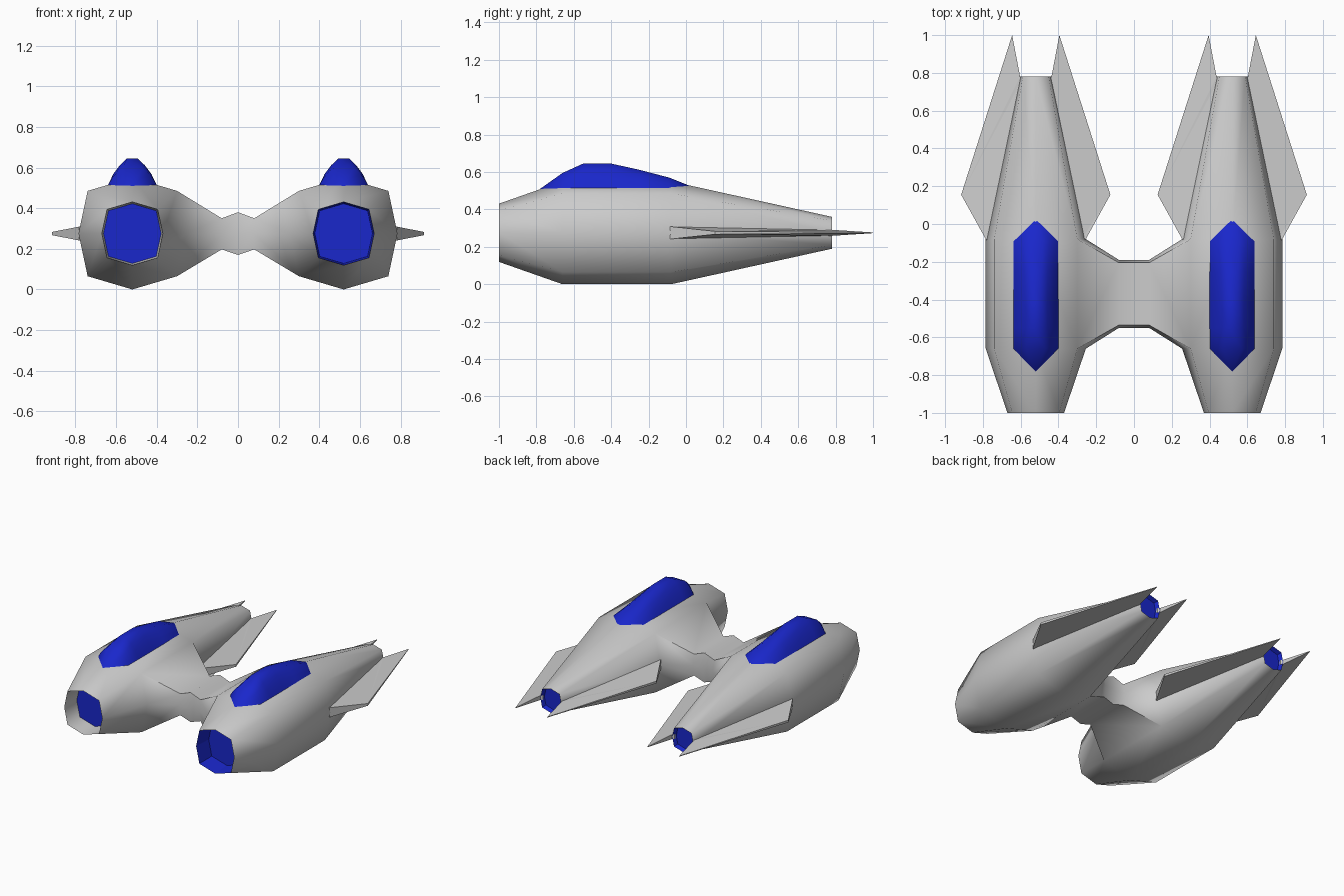
import bpy, bmesh, math

if "Cube" in bpy.data.objects:
    bpy.data.objects.remove(bpy.data.objects["Cube"])

CX, CZ = 0.52, 0.275          # pod axis
OCT = [(0, .275), (.22, .21), (.265, 0), (.22, -.21),
       (0, -.275), (-.22, -.21), (-.265, 0), (-.22, .21)]

blue = bpy.data.materials.new("blue")
blue.diffuse_color = (0.01, 0.02, 0.6, 1)
blue.use_nodes = True
blue.node_tree.nodes["Principled BSDF"].inputs["Base Color"].default_value = blue.diffuse_color


def finish(bm, name, mat=None, angle=None):
    bmesh.ops.recalc_face_normals(bm, faces=bm.faces)
    me = bpy.data.meshes.new(name)
    bm.to_mesh(me)
    bm.free()
    ob = bpy.data.objects.new(name, me)
    bpy.context.collection.objects.link(ob)
    if mat:
        me.materials.append(mat)
    if angle:
        bpy.ops.object.select_all(action='DESELECT')
        ob.select_set(True)
        bpy.context.view_layer.objects.active = ob
        bpy.ops.object.shade_smooth_by_angle(angle=math.radians(angle))
    return ob


def ring(bm, s, y, k):
    return [bm.verts.new((s * (CX + x * k), y, CZ + z * k)) for x, z in OCT]


def bridge(bm, a, b, skip=()):
    n = len(a)
    for i in range(n):
        if i not in skip:
            bm.faces.new((a[i], a[(i + 1) % n], b[(i + 1) % n], b[i]))


# Twin-pod hull with the central connector
bm = bmesh.new()
waist = {}
for s in (-1, 1):
    rings = [ring(bm, s, y, k) for y, k in
             ((-1, .566), (-.66, 1), (-.08, 1), (.78, .31))]
    bridge(bm, rings[0], rings[1])
    bridge(bm, rings[1], rings[2], skip=(5, 6))
    bridge(bm, rings[2], rings[3])
    if s < 0:                                   # grey intake wall, left pod
        bridge(bm, ring(bm, s, -.87, .535), rings[0])
    r1, r2 = rings[1], rings[2]
    root = [r1[7], r2[7], r2[6], r2[5], r1[5], r1[6]]
    neck = [bm.verts.new((s * .08, y, z)) for y, z in
            ((-.535, .35), (-.205, .35), (-.19, .275),
             (-.205, .197), (-.535, .197), (-.55, .275))]
    bridge(bm, root, neck)
    waist[s] = neck
middle = [bm.verts.new((0, y, z)) for y, z in
          ((-.535, .38), (-.205, .38), (-.19, .275),
           (-.205, .17), (-.535, .17), (-.55, .275))]
bridge(bm, waist[-1], middle)
bridge(bm, middle, waist[1])
finish(bm, "hull", angle=66)

for s, side in ((-1, "left"), (1, "right")):
    # Blue intake disc (right pod also has a blue wall)
    bm = bmesh.new()
    back = ring(bm, s, -.87, .535)
    bm.faces.new(back)
    if s > 0:
        bridge(bm, ring(bm, s, -1, .566), back)
    finish(bm, side + "_intake", blue)

    # Recessed blue exhaust
    bm = bmesh.new()
    back = ring(bm, s, .75, .27)
    bm.faces.new(back)
    bridge(bm, ring(bm, s, .78, .31), back)
    finish(bm, side + "_exhaust", blue)

    # Canopy lofted from cross-sections
    bm = bmesh.new()
    base = .513
    secs = []
    for y, top, wtop in ((-.66, .595, .05), (-.55, .645, .026), (-.40, .645, .026),
                         (-.25, .612, .03), (-.09, .57, .04)):
        h = top - base
        half = [(.12, 0), (.12 + (wtop - .12) * .28, h * .42),
                (.12 + (wtop - .12) * .62, h * .74), (wtop, h)]
        pts = half + [(-x, z) for x, z in reversed(half)]
        secs.append([bm.verts.new((s * CX + x, y, base + z)) for x, z in pts])
    for a, b in zip(secs, secs[1:]):
        bridge(bm, a, b)
    for sec, y, z in ((secs[0], -.78, .51), (secs[-1], .03, .522)):
        tip = bm.verts.new((s * CX, y, z))
        for i in range(len(sec)):
            bm.faces.new((sec[i], sec[(i + 1) % len(sec)], tip))
    finish(bm, side + "_canopy", blue, angle=50)

    # Swept fins on both sides of the pod
    for d, place in ((-1, "inner"), (1, "outer")):
        bm = bmesh.new()
        layers = []
        for t in (1, -1):
            layers.append([bm.verts.new((s * (CX + d * x), y, CZ + t * z)) for x, y, z in
                           ((.262, -.085, .034), (.395, .155, .008),
                            (.125, 1.0, .002), (.083, .78, .016), (.07, .77, .016),
                            (.24, -.085, .034))])
        bridge(bm, layers[0], layers[1])
        for layer in layers:
            bm.faces.new(layer)
        bmesh.ops.triangulate(bm, faces=[f for f in bm.faces if len(f.verts) > 4])
        finish(bm, side + "_" + place + "_fin")
